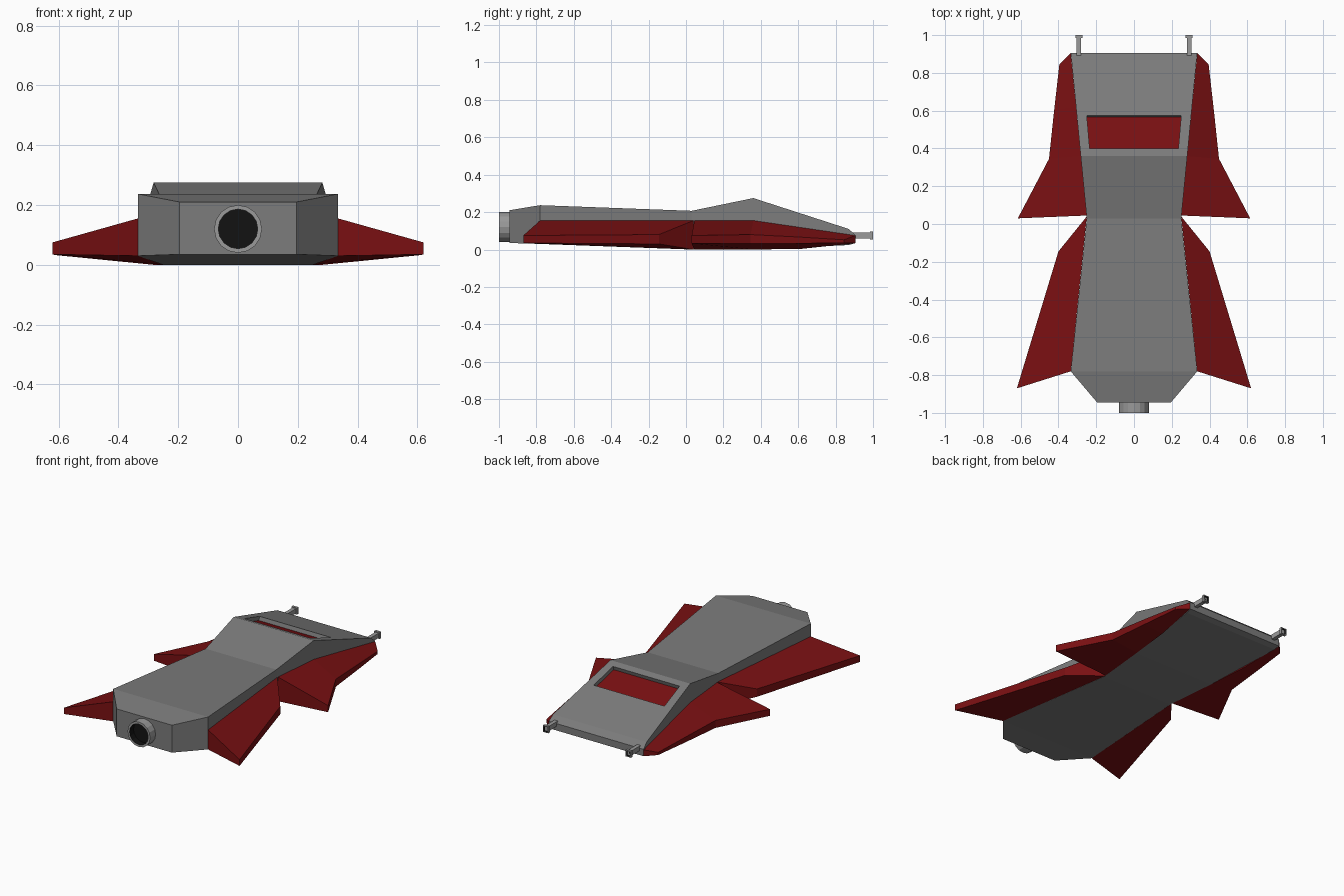
import bpy, bmesh, math
from mathutils import Vector, Matrix

cube = bpy.data.objects.get("Cube")
if cube:
    bpy.data.objects.remove(cube, do_unlink=True)


def material(name, rgb):
    m = bpy.data.materials.new(name)
    m.use_nodes = True
    m.diffuse_color = (*rgb, 1)
    bsdf = m.node_tree.nodes["Principled BSDF"]
    bsdf.inputs["Base Color"].default_value = (*rgb, 1)
    bsdf.inputs["Roughness"].default_value = 0.8
    return m


GREY = material("hull grey", (0.2, 0.2, 0.2))
RED = material("dark red", (0.19, 0.005, 0.006))
LIGHT = material("light metal", (0.32, 0.32, 0.32))
BLACK = material("black", (0.006, 0.006, 0.006))


def finish(bm, name, mats, mirror=False):
    bmesh.ops.recalc_face_normals(bm, faces=bm.faces)
    mesh = bpy.data.meshes.new(name)
    bm.to_mesh(mesh)
    bm.free()
    for m in mats:
        mesh.materials.append(m)
    ob = bpy.data.objects.new(name, mesh)
    bpy.context.collection.objects.link(ob)
    if mirror:
        ob.modifiers.new("Mirror", 'MIRROR').use_mirror_merge = False
    return ob


def loft(bm, sections):
    """Skin four-cornered sections; returns the first-edge faces in order."""
    rings = [[bm.verts.new(p) for p in s] for s in sections]
    tops = []
    for a, b in zip(rings, rings[1:]):
        for i in range(4):
            j = (i + 1) % 4
            f = bm.faces.new((a[i], a[j], b[j], b[i]))
            if i == 0:
                tops.append(f)
    bm.faces.new(rings[0])
    bm.faces.new(rings[-1])
    return tops


# Hull: stations of (y, half width, bottom, top)
stations = [(-0.945, 0.195, 0.035, 0.21), (-0.78, 0.335, 0.03, 0.237),
            (0.03, 0.25, 0.0, 0.207), (0.36, 0.282, 0.0, 0.275),
            (0.62, 0.307, 0.004, 0.191), (0.87, 0.331, 0.024, 0.11),
            (0.905, 0.335, 0.034, 0.078)]
stations.pop(4)  # the canopy slope stays one flat face
bm = bmesh.new()
tops = loft(bm, [[(-w, y, t), (w, y, t), (w, y, b), (-w, y, b)]
                 for y, w, b, t in stations])

# Recessed window in the canopy slope
slope = tops[3 - 0]
slope.normal_update()
normal = slope.normal.copy()
if normal.z < 0:
    normal.negate()
outer = list(slope.verts)
base = outer[0].co.copy()
bm.faces.remove(slope)


def on_slope(x, y):
    z = base.z - (normal.y * (y - base.y)) / normal.z
    return Vector((x, y, z))


rim = []
for v in outer:
    y, w = (0.40, 0.235) if v.co.y < 0.5 else (0.575, 0.25)
    rim.append(bm.verts.new(on_slope(math.copysign(w, v.co.x), y)))
floor = [bm.verts.new(v.co - normal * 0.025) for v in rim]
for i in range(4):
    j = (i + 1) % 4
    bm.faces.new((outer[i], outer[j], rim[j], rim[i]))
    bm.faces.new((rim[i], rim[j], floor[j], floor[i]))
bm.faces.new(floor).material_index = 1
finish(bm, "hull", [GREY, RED])


# Wings: pairs of root and outer points, each (x, y, top, bottom)
def wing(name, pairs):
    bm = bmesh.new()
    loft(bm, [[(r[0], r[1], r[2]), (o[0], o[1], o[2]),
               (o[0], o[1], o[3]), (r[0], r[1], r[3])] for r, o in pairs])
    finish(bm, name, [RED], mirror=True)


wing("tail_wings", [
    ((0.335, -0.78, 0.155, 0.03), (0.62, -0.87, 0.075, 0.035)),
    ((0.25, 0.04, 0.155, 0.0), (0.40, -0.145, 0.08, 0.03))])
wing("nose_wings", [
    ((0.25, 0.045, 0.155, 0.0), (0.615, 0.03, 0.075, 0.033)),
    ((0.282, 0.36, 0.155, 0.0), (0.45, 0.345, 0.08, 0.032)),
    ((0.307, 0.62, 0.117, 0.004), (0.423, 0.6, 0.067, 0.033)),
    ((0.335, 0.905, 0.075, 0.034), (0.395, 0.845, 0.052, 0.035))])


def hollow_end(bm, face, rim_width, depth):
    """Sink a black-floored hole into an end face."""
    bmesh.ops.inset_region(bm, faces=[face], thickness=rim_width)
    move = -face.normal * depth
    new = bmesh.ops.extrude_discrete_faces(bm, faces=[face])["faces"][0]
    bmesh.ops.translate(bm, verts=new.verts, vec=move)
    new.material_index = 1
    for e in new.edges:
        for f in e.link_faces:
            f.material_index = 1


# Engine nozzle
bm = bmesh.new()
bmesh.ops.create_cone(bm, cap_ends=True, segments=16, radius1=0.08,
                      radius2=0.08, depth=0.09,
                      matrix=Matrix.Translation((0, -0.955, 0.12))
                      @ Matrix.Rotation(math.pi / 2, 4, 'X'))
bm.normal_update()
hollow_end(bm, min(bm.faces, key=lambda f: f.calc_center_median().y), 0.014, 0.04)
finish(bm, "engine_nozzle", [LIGHT, BLACK])


# Guns: a thin barrel with a hollow square muzzle
def box(bm, centre, size):
    bmesh.ops.create_cube(bm, size=1, matrix=Matrix.Translation(centre)
                          @ Matrix.Diagonal((*size, 1)))


bm = bmesh.new()
box(bm, (0.292, 0.935, 0.075), (0.024, 0.11, 0.03))
finish(bm, "gun_barrels", [LIGHT], mirror=True)
bm = bmesh.new()
box(bm, (0.292, 0.992, 0.075), (0.038, 0.016, 0.042))
bm.normal_update()
hollow_end(bm, max(bm.faces, key=lambda f: f.calc_center_median().y), 0.008, 0.01)
finish(bm, "gun_muzzles", [LIGHT, BLACK], mirror=True)
